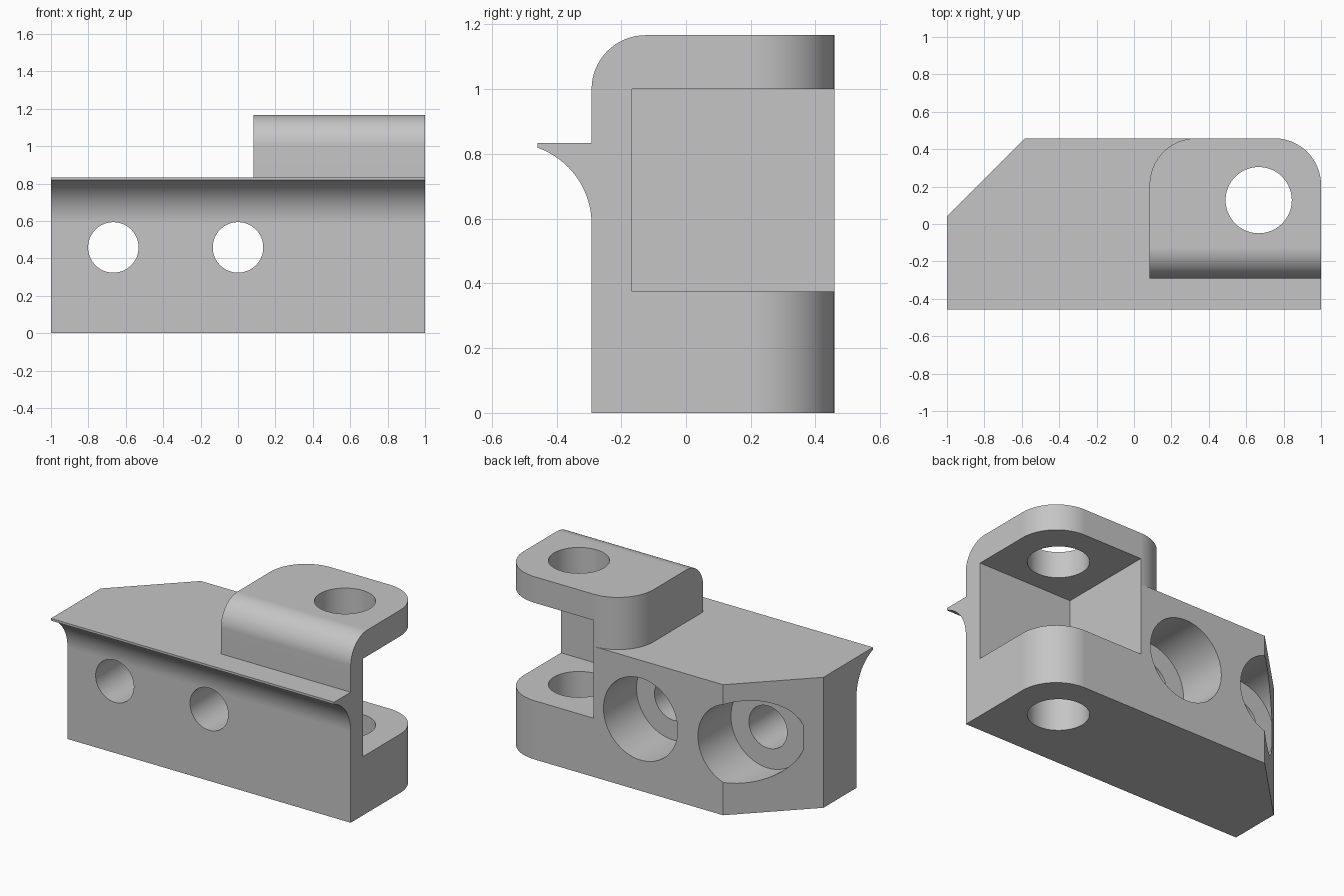
import bpy, bmesh
from math import sin, cos, pi, radians, acos
from mathutils import Vector

cube = bpy.data.objects.get("Cube")
if cube:
    bpy.data.objects.remove(cube, do_unlink=True)

U = 1 / 12                                   # one design unit
FRONT, BACK = -3.5 * U, 5.5 * U
TOP, LUG_TOP = 10 * U, 14 * U

grey = bpy.data.materials.new("plain grey")
grey.use_nodes = True
grey.diffuse_color = (0.56, 0.56, 0.56, 1)
grey.node_tree.nodes["Principled BSDF"].inputs["Base Color"].default_value = grey.diffuse_color


def arc(cx, cy, r, a0, a1, n=16):
    """Points along an arc, angles in radians."""
    return [(cx + r * cos(a0 + (a1 - a0) * i / n),
             cy + r * sin(a0 + (a1 - a0) * i / n)) for i in range(n + 1)]


def prism(name, pts, axis, lo, hi):
    """Extrude a closed outline along an axis: x uses (y, z), y uses (x, z), z uses (x, y)."""
    place = {"x": lambda p: (lo, p[0], p[1]),
             "y": lambda p: (p[0], lo, p[1]),
             "z": lambda p: (p[0], p[1], lo)}[axis]
    bm = bmesh.new()
    face = bm.faces.new([bm.verts.new(place(p)) for p in pts])
    res = bmesh.ops.extrude_face_region(bm, geom=[face])
    step = Vector([hi - lo if a == axis else 0 for a in "xyz"])
    verts = [g for g in res["geom"] if isinstance(g, bmesh.types.BMVert)]
    bmesh.ops.translate(bm, verts=verts, vec=step)
    bmesh.ops.recalc_face_normals(bm, faces=bm.faces)
    mesh = bpy.data.meshes.new(name)
    bm.to_mesh(mesh)
    bm.free()
    mesh.materials.append(grey)
    obj = bpy.data.objects.new(name, mesh)
    bpy.context.collection.objects.link(obj)
    return obj


def rod(name, a, b, r, axis, lo, hi):
    return prism(name, arc(a, b, r, 0, 2 * pi, 64)[:-1], axis, lo, hi)


def activate(obj):
    bpy.ops.object.select_all(action="DESELECT")
    obj.select_set(True)
    bpy.context.view_layer.objects.active = obj


def combine(obj, tool, operation):
    mod = obj.modifiers.new(operation.lower(), "BOOLEAN")
    mod.operation, mod.solver, mod.object = operation, "EXACT", tool
    activate(obj)
    bpy.ops.object.modifier_apply(modifier=mod.name)
    bpy.data.objects.remove(tool, do_unlink=True)


# Body: side profile with a thin lip flowing into the front face
R = 3 * U
lip_angle = acos((-5.5 * U - (FRONT - R)) / R)
lip = arc(FRONT - R, 7 * U, R, 0, lip_angle)
body = prism("bracket_body", [(0.7, 0), (FRONT, 0)] + lip + [(-5.5 * U, TOP), (0.7, TOP)],
             "x", -1.1, 1.1)
right_corner = arc(1 - R, BACK - R, R, 0, pi / 2)
combine(body, prism("body_plan",
                    [(-1, -0.7), (1, -0.7)] + right_corner + [(-7 * U, BACK), (-1, 0.5 * U)],
                    "z", -0.2, 1.5), "INTERSECT")

# Upper lug: rounded front top edge and rounded rear corners
r = 2 * U
lug = prism("upper_lug", [(0.7, 0.8), (FRONT, 0.8)]
            + arc(FRONT + r, LUG_TOP - r, r, pi, pi / 2) + [(0.7, LUG_TOP)], "x", -0.1, 1.1)
combine(lug, prism("lug_plan", [(U, -0.7), (1, -0.7)] + right_corner
                   + arc(U + R, BACK - R, R, pi / 2, pi), "z", 0.5, 1.5), "INTERSECT")
combine(body, lug, "UNION")

# Slot between the two lugs, open at the back and right
slot = [(4 * U, -2 * U), (1.2, -2 * U), (1.2, 0.7), (4 * U, 0.7)]
combine(body, prism("slot_cutter", slot, "z", 4.5 * U, 12 * U), "DIFFERENCE")

# Vertical pin hole through both lugs
combine(body, rod("pin_cutter", 8 * U, 1.53 * U, 0.177, "z", -0.2, 1.4), "DIFFERENCE")

# Counterbored screw holes
for x in (-8 * U, 0):
    combine(body, rod("screw_cutter", x, 5.5 * U, 0.135, "y", -0.7, 0.7), "DIFFERENCE")
    combine(body, rod("counterbore_cutter", x, 5.5 * U, 0.262, "y", 1.5 * U, 0.7), "DIFFERENCE")

# Smooth curves, crisp edges and flat planes
activate(body)
bpy.ops.object.shade_smooth_by_angle(angle=radians(25))
normals = body.modifiers.new("weighted_normals", "WEIGHTED_NORMAL")
normals.keep_sharp = True
